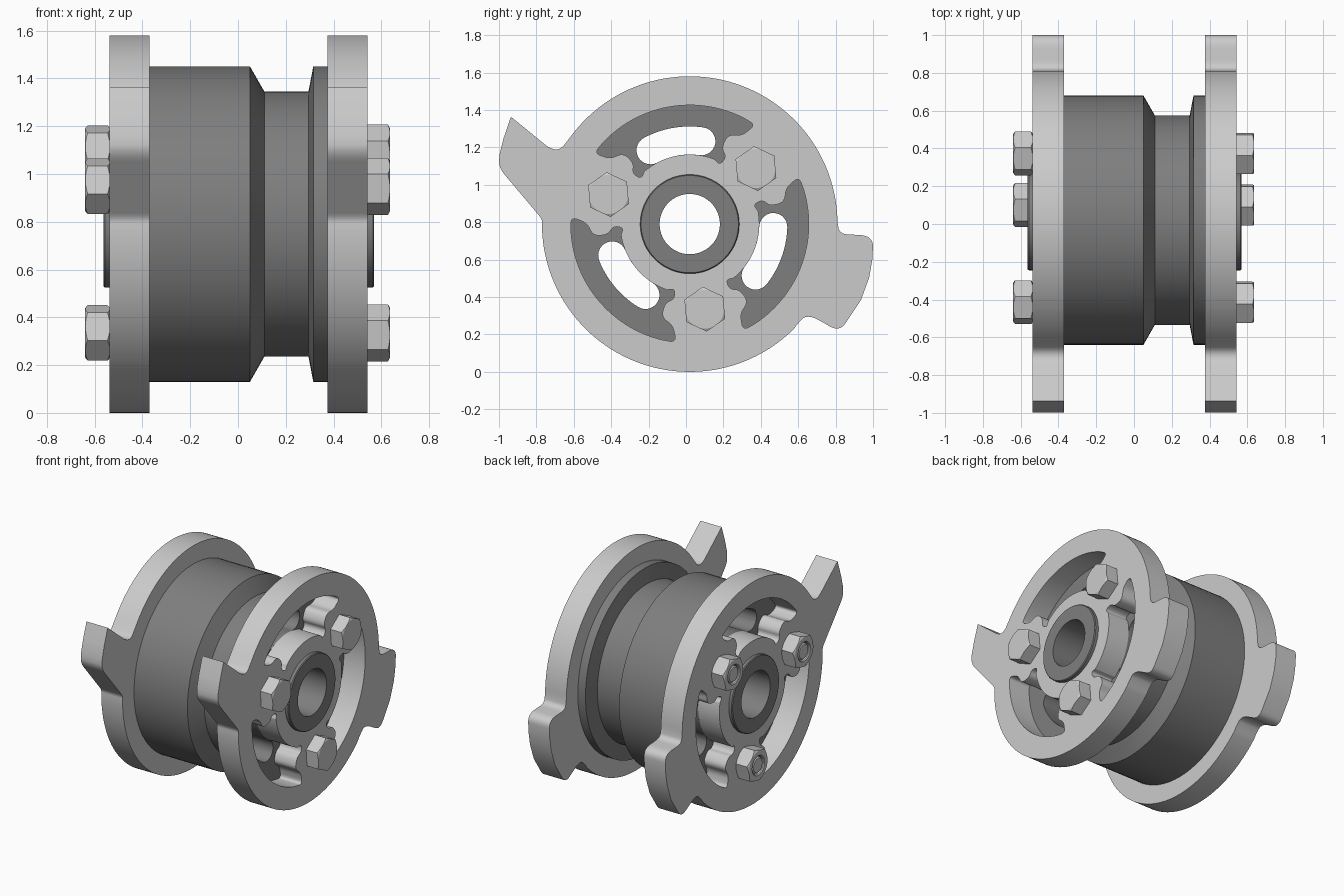
import bpy, bmesh
from math import sin, cos, pi, radians
from mathutils import Matrix, Vector

if "Cube" in bpy.data.objects:
    bpy.data.objects.remove(bpy.data.objects["Cube"])

CY, CZ = 0.02, 0.79              # roller axis runs along x through this point
BOLT_ANGLES = (40, 160, 280)
BOLT_R = 0.462


def polar(a, r, cy=CY, cz=CZ):
    return (cy + r * cos(radians(a)), cz + r * sin(radians(a)))


def arc(a0, a1, r, n, cy=CY, cz=CZ):
    return [polar(a0 + (a1 - a0) * i / n, r, cy, cz) for i in range(n + 1)]


def rounded(points):
    """Outline from (y, z[, cut]); a cut length rounds that corner."""
    out = []
    for i, p in enumerate(points):
        b = Vector(p[:2])
        if len(p) < 3:
            out.append(b)
            continue
        ends = []
        for q in (points[i - 1], points[(i + 1) % len(points)]):
            d = Vector(q[:2]) - b
            ends.append(b + d.normalized() * min(p[2], d.length * 0.49))
        for k in range(9):
            t = k / 8
            out.append(ends[0] * (1 - t) ** 2 + b * 2 * t * (1 - t) + ends[1] * t * t)
    return out


def link(name, mesh):
    ob = bpy.data.objects.new(name, mesh)
    bpy.context.collection.objects.link(ob)
    return ob


def grey(name, v):
    mat = bpy.data.materials.new(name)
    mat.diffuse_color = (v, v, v, 1)
    mat.use_nodes = True
    mat.node_tree.nodes["Principled BSDF"].inputs["Base Color"].default_value = mat.diffuse_color
    return mat


def plate(name, loops, x0, x1):
    """Extrude y-z outlines (inner loops become holes) from x0 to x1."""
    cu = bpy.data.curves.new(name, 'CURVE')
    cu.dimensions, cu.fill_mode, cu.extrude = '2D', 'BOTH', (x1 - x0) / 2
    for loop in loops:
        sp = cu.splines.new('POLY')
        sp.points.add(len(loop) - 1)
        for pt, p in zip(sp.points, loop):
            pt.co = (p[0], p[1], 0, 1)
        sp.use_cyclic_u = True
    tmp = link(name + "_outline", cu)
    dg = bpy.context.evaluated_depsgraph_get()
    me = bpy.data.meshes.new_from_object(tmp.evaluated_get(dg))
    bpy.data.objects.remove(tmp)
    me.transform(Matrix(((0, 0, 1, (x0 + x1) / 2), (1, 0, 0, 0), (0, 1, 0, 0), (0, 0, 0, 1))))
    bm = bmesh.new()
    bm.from_mesh(me)
    bmesh.ops.remove_doubles(bm, verts=bm.verts, dist=1e-5)
    bmesh.ops.recalc_face_normals(bm, faces=bm.faces)
    bm.to_mesh(me)
    bm.free()
    return link(name, me)


def lathe(name, profile, cy=CY, cz=CZ, n=96):
    """Revolve a closed (x, radius) profile about an axis parallel to x."""
    bm = bmesh.new()
    rings = []
    for i in range(n):
        a = 2 * pi * i / n
        rings.append([bm.verts.new((x, cy + r * cos(a), cz + r * sin(a))) for x, r in profile])
    m = len(profile)
    for i in range(n):
        p, q = rings[i], rings[(i + 1) % n]
        for j in range(m):
            k = (j + 1) % m
            if profile[j][1] or profile[k][1]:
                bm.faces.new((p[j], p[k], q[k], q[j]))
    bmesh.ops.remove_doubles(bm, verts=bm.verts, dist=1e-5)
    bmesh.ops.recalc_face_normals(bm, faces=bm.faces)
    me = bpy.data.meshes.new(name)
    bm.to_mesh(me)
    bm.free()
    return link(name, me)


def boolean(ob, cutter, op):
    mod = ob.modifiers.new("cut", 'BOOLEAN')
    mod.object, mod.operation, mod.solver = cutter, op, 'EXACT'
    dg = bpy.context.evaluated_depsgraph_get()
    me = bpy.data.meshes.new_from_object(ob.evaluated_get(dg))
    ob.modifiers.clear()
    ob.data = me
    bpy.data.objects.remove(cutter)


# Side flanges: disc with a pointed horn, a blunt lug and three windows
lug = [(.588, .246), (.648, .312, .075), (.822, .213, .06), (.936, .385), (.979, .503),
       (.996, .60), (1.003, .728, .075), (.82, .737, .05)]
horn = [(-.69, 1.163, .085), (-.936, 1.364), (-.975, 1.25), (-.998, 1.16),
        (-1.0, 1.09, .05), (-.768, .815, .03)]
outline = rounded(lug + arc(1, 143, .79, 70) + horn + arc(181, 315, .79, 66))


def window(mid):
    end = [(43.5, .636, .04), (40.5, .55, .03), (33, .52, .035), (32.5, .44, .04),
           (38.5, .41, .03), (37, .355, .03)]
    pts = arc(mid - 37, mid + 37, .636, 24)
    pts += [polar(mid + a, r) + (d,) for a, r, d in end]
    pts += arc(mid + 31, mid - 31, .372, 20)
    pts += [polar(mid - a, r) + (d,) for a, r, d in reversed(end)]
    return rounded(pts)


steel = grey("flange_grey", .53)
holes = [window(a + 60) for a in BOLT_ANGLES] + [arc(0, 356.25, .26, 95)]
for name, x0, x1 in (("flange_left", -.537, -.37), ("flange_right", .375, .542)):
    flange = plate(name, [outline] + holes, x0, x1)
    flange.data.materials.clear()
    flange.data.materials.append(steel)

# Stepped drum with three curved slots running right through
drum = lathe("drum", [(-.37, .25), (-.37, .66), (.05, .66), (.11, .555), (.295, .555),
                      (.315, .66), (.375, .66), (.375, .25)])


def slot(mid):
    c0, c1 = polar(mid - 18, .447), polar(mid + 18, .447)
    h = .075
    return (arc(mid - 18, mid + 18, .447 + h, 16)
            + arc(mid + 18, mid + 198, h, 14, *c1)[1:]
            + arc(mid + 18, mid - 18, .447 - h, 16)[1:]
            + arc(mid + 162, mid + 342, h, 14, *c0)[1:-1])


boolean(drum, plate("slot_cutter", [slot(a + 60) for a in BOLT_ANGLES], -.6, .6), 'DIFFERENCE')

# Hub sleeve with the axle bore
hub = lathe("hub_sleeve", [(-.563, .161), (-.563, .26), (-.557, .265), (.564, .265),
                           (.57, .26), (.57, .161)])
dark = grey("drum_grey", .21)
for ob in (drum, hub):
    ob.data.materials.clear()
    ob.data.materials.append(dark)

# Bolts: chamfered hex head on the right, shank, hex nut on the left
for i, a in enumerate(BOLT_ANGLES, 1):
    by, bz = polar(a, BOLT_R)

    def hexagon(phase):
        return [arc(phase, phase + 300, .12, 5, by, bz)]

    head = plate(f"bolt_head_{i}", hexagon(35), .52, .66)
    boolean(head, lathe("head_form", [(.54, 0), (.54, .13), (.622, .13), (.636, .104), (.636, 0)],
                        by, bz, 48), 'INTERSECT')
    nut = plate(f"nut_{i}", hexagon(15), -.66, -.52)
    boolean(nut, lathe("nut_form", [(-.535, .064), (-.535, .102), (-.552, .13), (-.623, .13),
                                    (-.64, .102), (-.64, .07), (-.634, .064)],
                       by, bz, 48), 'INTERSECT')
    lathe(f"bolt_shank_{i}", [(-.636, 0), (-.636, .05), (-.628, .058), (.58, .058), (.58, 0)],
          by, bz, 48)

# Smooth round walls, keep edges crisp
for ob in bpy.context.scene.objects:
    ob.select_set(True)
    bpy.context.view_layer.objects.active = ob
bpy.ops.object.shade_smooth_by_angle(angle=radians(25))
